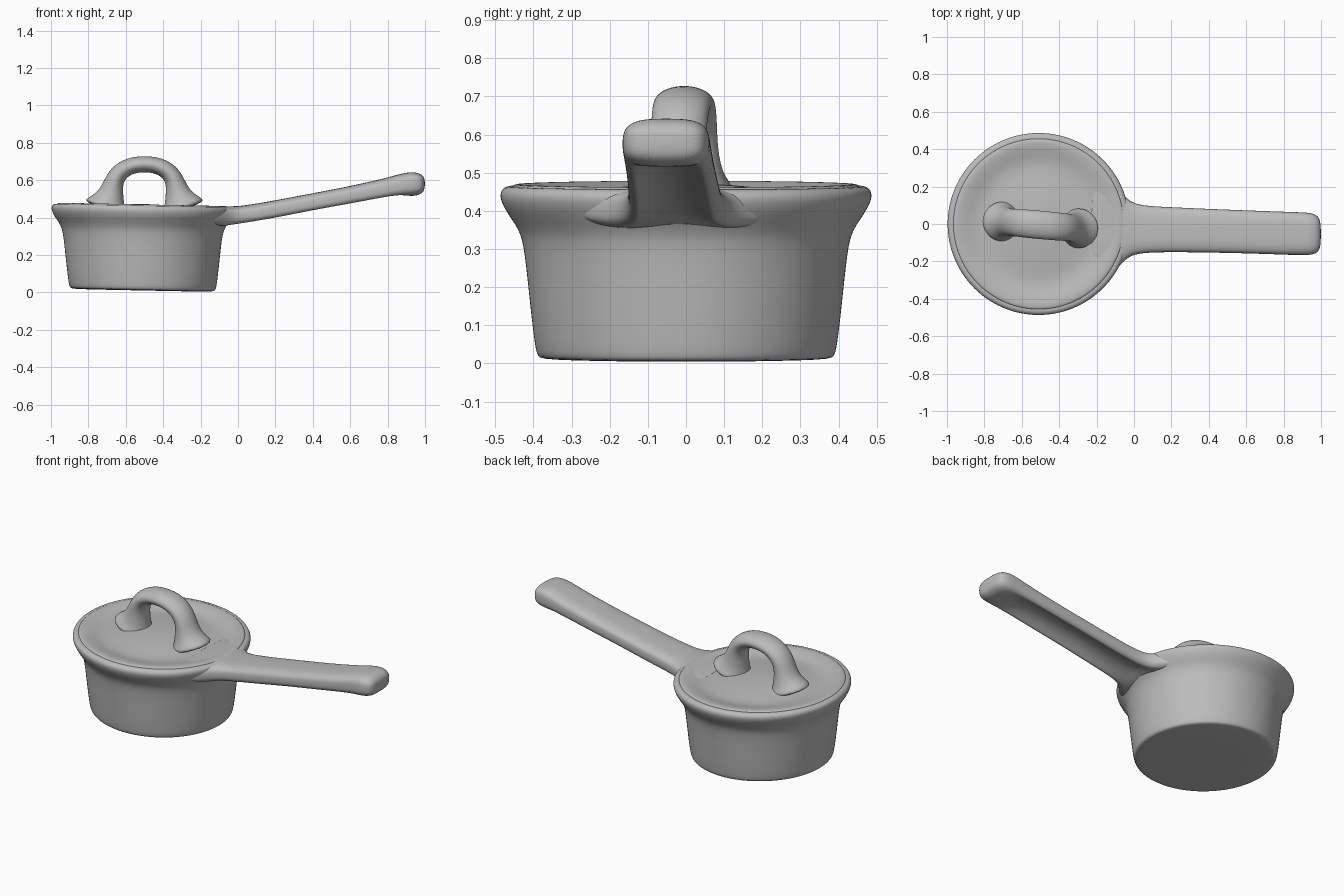
import bpy, bmesh, math
from mathutils import Vector

cube = bpy.data.objects.get("Cube")
if cube:
    bpy.data.objects.remove(cube, do_unlink=True)

grey = bpy.data.materials.new("plain_grey")
grey.use_nodes = True
colour = (0.5, 0.5, 0.5, 1)
grey.diffuse_color = colour
grey.node_tree.nodes["Principled BSDF"].inputs["Base Color"].default_value = colour

POT_X = -0.51
TILT = -0.02


def loft(name, rings):
    """Skin a row of equal rings, cap both ends and smooth the result."""
    bm = bmesh.new()
    rows = [[bm.verts.new(p) for p in ring] for ring in rings]
    n = len(rows[0])
    for a, b in zip(rows, rows[1:]):
        for i in range(n):
            j = (i + 1) % n
            bm.faces.new((a[i], a[j], b[j], b[i]))
    bm.faces.new(rows[0][::-1])
    bm.faces.new(rows[-1])
    bmesh.ops.recalc_face_normals(bm, faces=bm.faces)
    mesh = bpy.data.meshes.new(name)
    bm.to_mesh(mesh)
    bm.free()
    mesh.materials.append(grey)
    mesh.polygons.foreach_set("use_smooth", [True] * len(mesh.polygons))
    obj = bpy.data.objects.new(name, mesh)
    bpy.context.collection.objects.link(obj)
    sub = obj.modifiers.new("Smooth", "SUBSURF")
    sub.levels = sub.render_levels = 2
    return obj


def angles(n):
    return [math.tau * i / n for i in range(n)]


def lathe(name, profile):
    """Turn (radius, height) pairs about the slightly tilted pot axis."""
    return loft(name, [[(POT_X + r * math.cos(a), r * math.sin(a),
                         z + TILT * r * math.cos(a)) for a in angles(40)]
                       for r, z in profile])


# Pot wall with a flared, rolled rim
lathe("pot_body", [(0.1, 0.01), (0.37, 0.01), (0.39, 0.016), (0.397, 0.04),
                   (0.41, 0.15), (0.425, 0.3), (0.438, 0.35), (0.472, 0.395),
                   (0.492, 0.435), (0.485, 0.46), (0.46, 0.468),
                   (0.43, 0.455), (0.40, 0.43), (0.1, 0.43)])

# Lid with a shallow trough and a low dome
lathe("lid", [(0.2, 0.43), (0.40, 0.435), (0.45, 0.45), (0.464, 0.465),
              (0.44, 0.473), (0.39, 0.464), (0.34, 0.45), (0.28, 0.449),
              (0.16, 0.465), (0.03, 0.473)])

# Loop grip: offset, height, half thickness, half depth; mirrored about its top
half = [(0.0, 0.688, 0.044, 0.078), (0.08, 0.678, 0.046, 0.077),
        (0.142, 0.638, 0.05, 0.075), (0.167, 0.58, 0.054, 0.074),
        (0.178, 0.525, 0.07, 0.08), (0.197, 0.478, 0.10, 0.095),
        (0.21, 0.44, 0.14, 0.13)]
path = [(-d, z, t, w) for d, z, t, w in reversed(half[1:])] + half
rings = []
for i, (d, z, t, w) in enumerate(path):
    before, after = path[max(i - 1, 0)], path[min(i + 1, len(path) - 1)]
    along = Vector((after[0] - before[0], 0, after[1] - before[1])).normalized()
    out = Vector((-along.z, 0, along.x))
    centre = Vector((-0.5 + d, -0.005 - 0.09 * d, z))
    rings.append([centre + out * t * math.cos(a) + Vector((0, w * math.sin(a), 0))
                  for a in angles(16)])
loft("lid_grip", rings)


# Long handle: x, centre y, half width, top, bottom, groove depth
def handle_ring(x, y, w, top, bottom, groove):
    ring = []
    mid, h = (top + bottom) / 2, (top - bottom) / 2
    for a in angles(32):
        c, s = math.cos(a), math.sin(a)
        u = math.copysign(abs(c) ** 0.65, c)
        v = math.copysign(abs(s) ** 0.65, s)
        z = mid + h * v
        if s < 0:  # hollow channel along the underside
            z += groove * max(0, 1 - (u / 0.8) ** 2)
        ring.append((x, y + w * u, z))
    return ring


loft("long_handle", [handle_ring(*s) for s in (
    (-0.25, -0.01, 0.30, 0.455, 0.36, 0),
    (-0.14, -0.015, 0.28, 0.459, 0.355, 0),
    (-0.08, -0.02, 0.205, 0.46, 0.343, 0.01),
    (-0.03, -0.025, 0.15, 0.46, 0.35, 0.03),
    (0.03, -0.028, 0.126, 0.463, 0.358, 0.045),
    (0.2, -0.03, 0.12, 0.492, 0.386, 0.05),
    (0.4, -0.036, 0.117, 0.53, 0.427, 0.05),
    (0.6, -0.042, 0.115, 0.568, 0.462, 0.05),
    (0.8, -0.049, 0.115, 0.613, 0.5, 0.04),
    (0.88, -0.052, 0.115, 0.638, 0.51, 0.01),
    (0.94, -0.053, 0.114, 0.645, 0.513, 0),
    (0.98, -0.054, 0.102, 0.633, 0.525, 0),
    (1.0, -0.054, 0.07, 0.61, 0.55, 0))])
